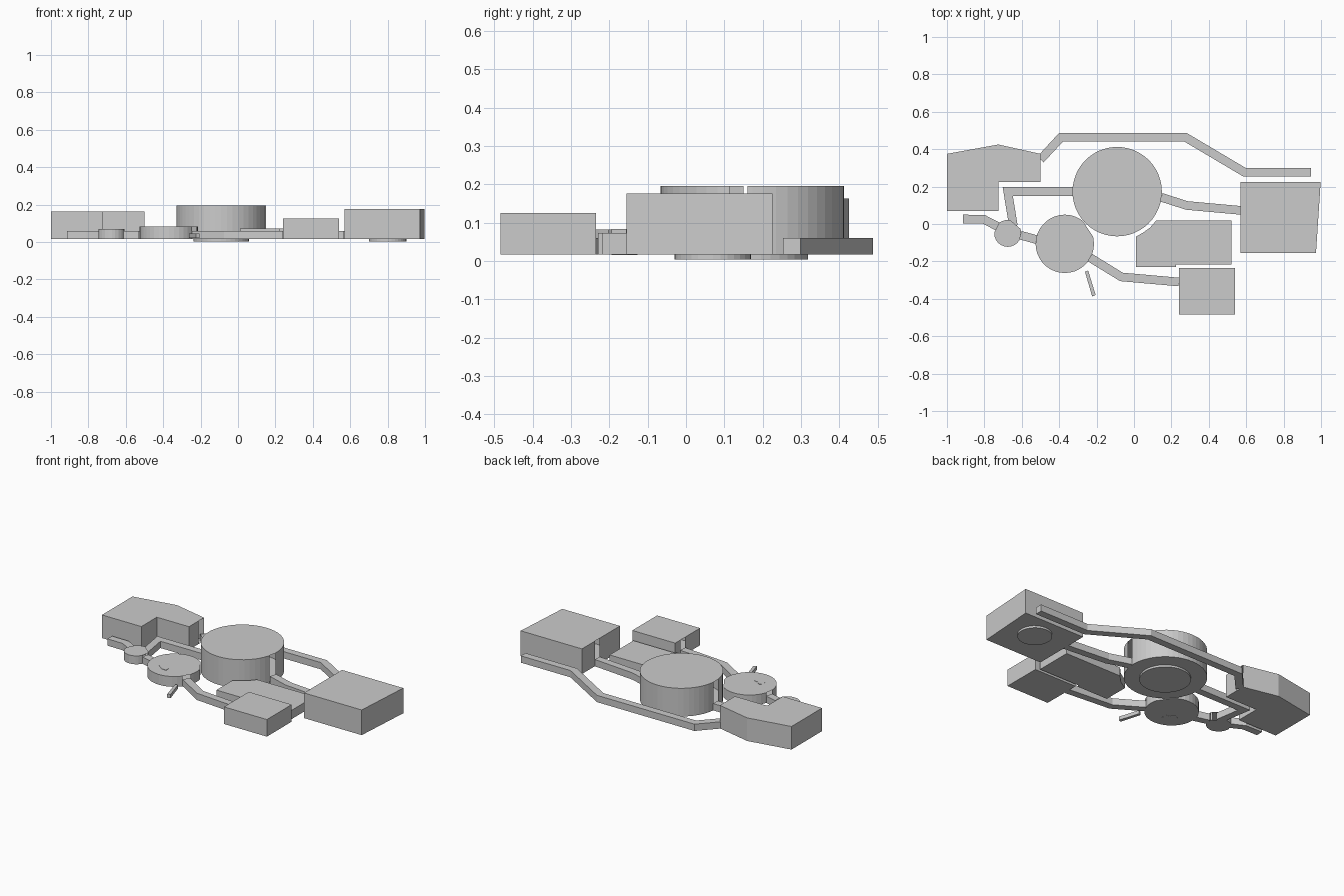
import bpy, bmesh
from math import cos, sin, radians
from mathutils import Vector

if "Cube" in bpy.data.objects:
    bpy.data.objects.remove(bpy.data.objects["Cube"])

FLOOR = 0.017


def shell(name, pts, top, bottom=FLOOR, doors=()):
    """Extruded outline with floor and roof; edges listed in doors get no wall."""
    bm = bmesh.new()
    lo = [bm.verts.new((p[0], p[1], bottom)) for p in pts]
    hi = [bm.verts.new((p[0], p[1], top)) for p in pts]
    bm.faces.new(lo[::-1])
    bm.faces.new(hi)
    n = len(pts)
    for i in range(n):
        if i not in doors:
            j = (i + 1) % n
            bm.faces.new((lo[i], lo[j], hi[j], hi[i]))
    bmesh.ops.recalc_face_normals(bm, faces=bm.faces)
    me = bpy.data.meshes.new(name)
    bm.to_mesh(me)
    bm.free()
    ob = bpy.data.objects.new(name, me)
    bpy.context.collection.objects.link(ob)
    return ob


def round_room(name, x, y, r, top, n, gaps=(), flats=(), bottom=FLOOR):
    """Cylinder with door gaps and flattened sides, given as angle ranges."""
    cuts = list(gaps) + list(flats)
    angles = [360 * i / n for i in range(n)]
    angles = [a for a in angles if not any(s - 0.5 < a < e + 0.5 or s - 0.5 < a - 360 < e + 0.5
                                           for s, e in cuts)]
    angles = sorted(angles + [a % 360 for c in cuts for a in c])
    pts = [(x + r * cos(radians(a)), y + r * sin(radians(a))) for a in angles]
    doors = [angles.index(s % 360) for s, e in gaps]
    return shell(name, pts, top, bottom, doors)


def corridor(name, path, width=0.046, top=0.06, closed_end=False, closed_start=False):
    """Mitred strip along a path, open at its ends unless closed."""
    P = [Vector(p) for p in path]
    left, right = [], []
    for i, p in enumerate(P):
        d0 = (p - P[max(i - 1, 0)]).normalized() if i else (P[1] - p).normalized()
        d1 = (P[i + 1] - p).normalized() if i < len(P) - 1 else d0
        t = (d0 + d1).normalized()
        off = Vector((-t.y, t.x)) * width / 2 / t.dot(d0)
        left.append(p + off)
        right.append(p - off)
    k = len(P)
    doors = ([] if closed_end else [k - 1]) + ([] if closed_start else [2 * k - 1])
    return shell(name, right + left[::-1], top, FLOOR, doors)


# Angular rooms
shell("northwest_room", [(-1, .375), (-1, .07), (-.725, .07), (-.725, .225), (-.5, .225),
                         (-.5, .32), (-.5, .375), (-.725, .425)], .163, doors=[5])
shell("east_room", [(.57, .225), (.57, .096), (.57, .05), (.57, -.155), (.973, -.155),
                    (.998, .225)], .176, doors=[1])
shell("south_room", [(.24, -.235), (.24, -.288), (.24, -.333), (.24, -.483), (.54, -.483),
                     (.54, -.235)], .125, doors=[1])
shell("middle_room", [(.01, -.23), (.225, -.23), (.225, -.217), (.52, -.217), (.52, .02),
                      (.12, .02), (.085, -.02), (.05, -.045), (.01, -.068)], .073)

# Round rooms
round_room("great_hall", -.09, .173, .239, .195, 48, gaps=[(174.5, 185.5), (345.5, 357)])
round_room("round_room", -.37, -.106, .156, .082, 36,
           gaps=[(-38, -19), (164, 180)], flats=[(14.5, 52.5)])
round_room("small_round_room", -.675, -.05, .072, .07, 24,
           gaps=[(-25, 8), (20, 80), (130, 176)])

# Shallow pits beneath the two largest rooms
round_room("hall_pit", -.09, .17, .148, FLOOR, 36, bottom=.004)
round_room("east_pit", .8, .07, .1, FLOOR, 32, bottom=.004)

# Corridors
corridor("north_corridor", [(-.5, .345), (-.39, .464), (.275, .464), (.592, .276), (.945, .276)],
         closed_end=True)
corridor("east_corridor", [(.145, .143), (.283, .099), (.57, .073)])
corridor("west_corridor", [(-.328, .174), (-.675, .174), (-.645, -.01)])
corridor("link_corridor", [(-.607, -.06), (-.522, -.083)])
corridor("entry_corridor", [(-.915, .027), (-.803, .025), (-.72, -.018)], closed_start=True)
corridor("south_corridor", [(-.235, -.18), (-.067, -.283), (.24, -.31)])

# Loose stick passage and curved platform in the round room
stick = [(-.262, -.255), (-.224, -.387), (-.205, -.38), (-.245, -.249)]
shell("stick", stick, .045, .022)
platform = [(-.448, -.143), (-.435, -.165), (-.403, -.19), (-.367, -.194),
            (-.37, -.153), (-.395, -.148), (-.423, -.127)]
shell("curved_platform", platform, .084, .016)
